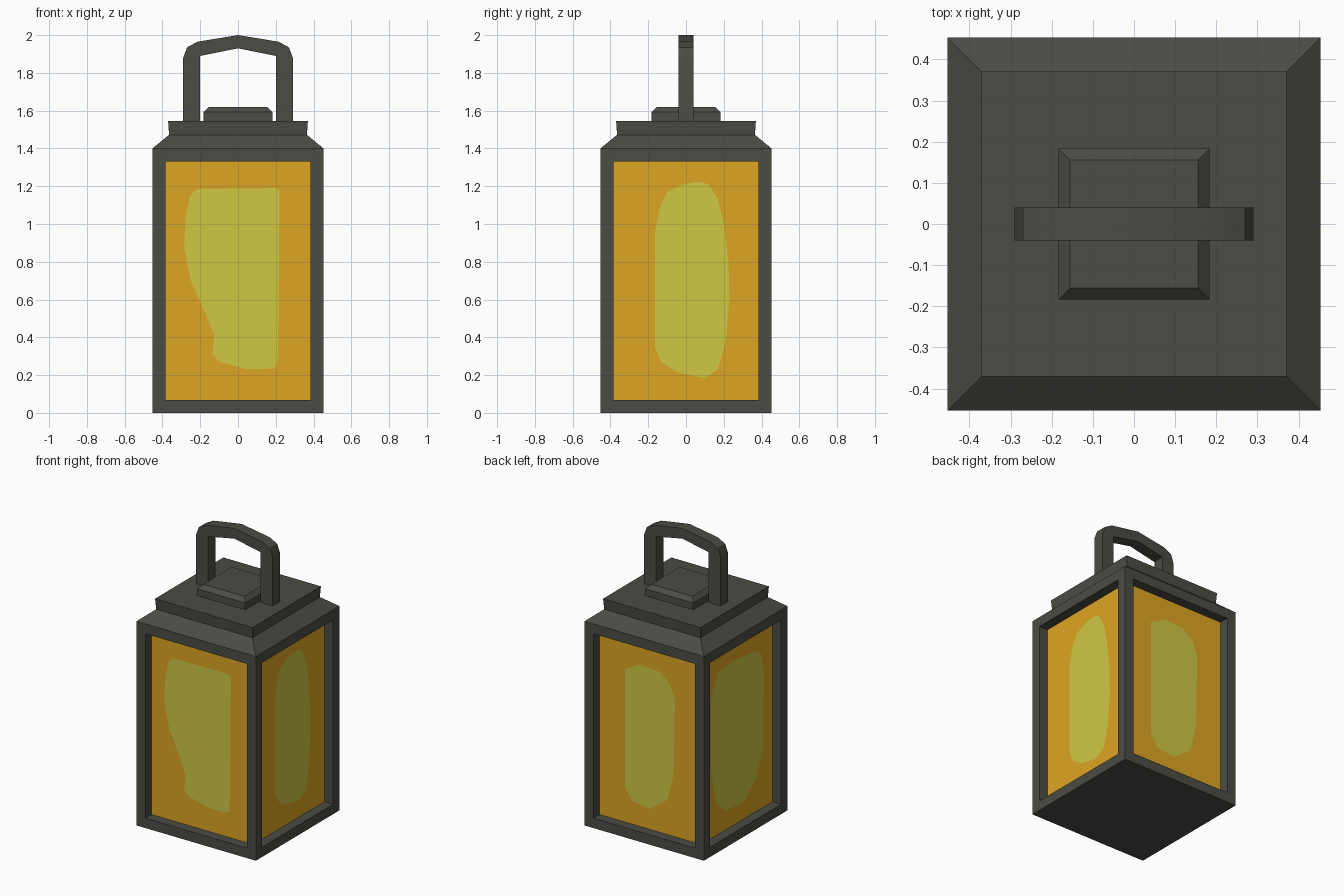
import bpy, bmesh, math
from mathutils import Vector, Matrix

if "Cube" in bpy.data.objects:
    bpy.data.objects.remove(bpy.data.objects["Cube"])


def material(name, rgb):
    m = bpy.data.materials.new(name)
    m.diffuse_color = (*rgb, 1)
    m.use_nodes = True
    m.node_tree.nodes["Principled BSDF"].inputs["Base Color"].default_value = m.diffuse_color
    return m


GREY = material("dark_iron", (0.072, 0.072, 0.060))
AMBER = material("amber_glass", (0.72, 0.38, 0.017))
GLOW = material("yellow_glow", (0.63, 0.58, 0.055))


def finish(name, bm, mats, smooth=False):
    me = bpy.data.meshes.new(name)
    bm.normal_update()
    bm.to_mesh(me)
    bm.free()
    for m in mats:
        me.materials.append(m)
    ob = bpy.data.objects.new(name, me)
    bpy.context.collection.objects.link(ob)
    if smooth:
        bpy.ops.object.select_all(action='DESELECT')
        ob.select_set(True)
        bpy.context.view_layer.objects.active = ob
        bpy.ops.object.shade_smooth_by_angle(angle=math.radians(35))
    return ob


def square_loft(profile):
    """Closed solid of square rings from (half width, z) pairs."""
    bm = bmesh.new()
    rings = [[bm.verts.new((sx * w, sy * w, z))
              for sx, sy in ((-1, -1), (1, -1), (1, 1), (-1, 1))]
             for w, z in profile]
    for a, b in zip(rings, rings[1:]):
        for i in range(4):
            j = (i + 1) % 4
            bm.faces.new((a[i], a[j], b[j], b[i]))
    bm.faces.new(rings[0][::-1])
    bm.faces.new(rings[-1])
    bm.normal_update()
    return bm


# lantern body with sloped roof; the four sides get recessed glass
bm = square_loft([(0.453, 0), (0.453, 1.40), (0.365, 1.472), (0.37, 1.545)])
sides = [f for f in bm.faces
         if abs(f.normal.z) < 0.01 and f.calc_center_median().z < 1]
bmesh.ops.inset_individual(bm, faces=sides, thickness=0.068, depth=0,
                           use_even_offset=True)
bmesh.ops.inset_individual(bm, faces=sides, thickness=0, depth=-0.066)
for f in sides:
    f.material_index = 1
finish("lantern_body", bm, [GREY, AMBER])

# chamfered block on the roof
finish("roof_block", square_loft([(0.183, 1.54), (0.183, 1.592), (0.155, 1.62)]),
       [GREY])

# carrying handle: half outline mirrored, extruded in y
outer = [(0.29, 1.54), (0.29, 1.88), (0.27, 1.935), (0.215, 1.965)]
inner = [(0.2, 1.54), (0.2, 1.89)]
path_out = outer + [(0, 2.0)] + [(-x, z) for x, z in outer[::-1]]
path_in = [(-x, z) for x, z in inner] + [(0, 1.93)] + inner[::-1]
outline = path_out + path_in
bm = bmesh.new()
face = bm.faces.new([bm.verts.new((x, -0.04, z)) for x, z in outline])
ext = bmesh.ops.extrude_face_region(bm, geom=[face], use_keep_orig=True)
bmesh.ops.translate(bm, vec=(0, 0.08, 0),
                    verts=[v for v in ext["geom"] if isinstance(v, bmesh.types.BMVert)])
bmesh.ops.recalc_face_normals(bm, faces=bm.faces)
finish("handle", bm, [GREY], smooth=True)

# glow shapes just in front of each pane, as (sideways, z) outlines
glows = {
    "front_glow": [(-.22, 1.185), (.2, 1.19), (.22, 1.17), (.215, .6), (.21, .26),
                   (.19, .235), (.05, .23), (-.1, .27), (-.135, .31), (-.125, .41),
                   (-.17, .52), (-.25, .7), (-.285, .87), (-.28, 1.02), (-.255, 1.15)],
    "right_glow": [(.07, 1.225), (.12, 1.21), (.17, 1.13), (.2, 1.0), (.225, .8),
                   (.23, .6), (.21, .38), (.17, .23), (.1, .185), (-.05, .215),
                   (-.13, .27), (-.165, .35), (-.165, .95), (-.14, 1.08),
                   (-.1, 1.17), (-.02, 1.21)],
    "back_glow": [(-.19, 1.12), (-.075, 1.18), (.075, 1.17), (.15, 1.11), (.19, 1.01),
                  (.18, .5), (.135, .31), (0, .21), (-.135, .23), (-.19, .31)],
    "left_glow": [(-.03, 1.2), (.2, 1.17), (.265, 1.12), (.287, .935), (.275, .49),
                  (.21, .31), (.08, .19), (-.13, .2), (-.24, .31), (-.285, .54),
                  (-.285, 1.02), (-.21, 1.18)],
}
for i, (name, pts) in enumerate(glows.items()):
    bm = bmesh.new()
    f = bm.faces.new([bm.verts.new((u, -0.391, z)) for u, z in pts])
    f.normal_update()
    if f.normal.y > 0:
        f.normal_flip()
    bmesh.ops.rotate(bm, verts=bm.verts, cent=(0, 0, 0),
                     matrix=Matrix.Rotation(i * math.pi / 2, 3, 'Z'))
    finish(name, bm, [GLOW])
